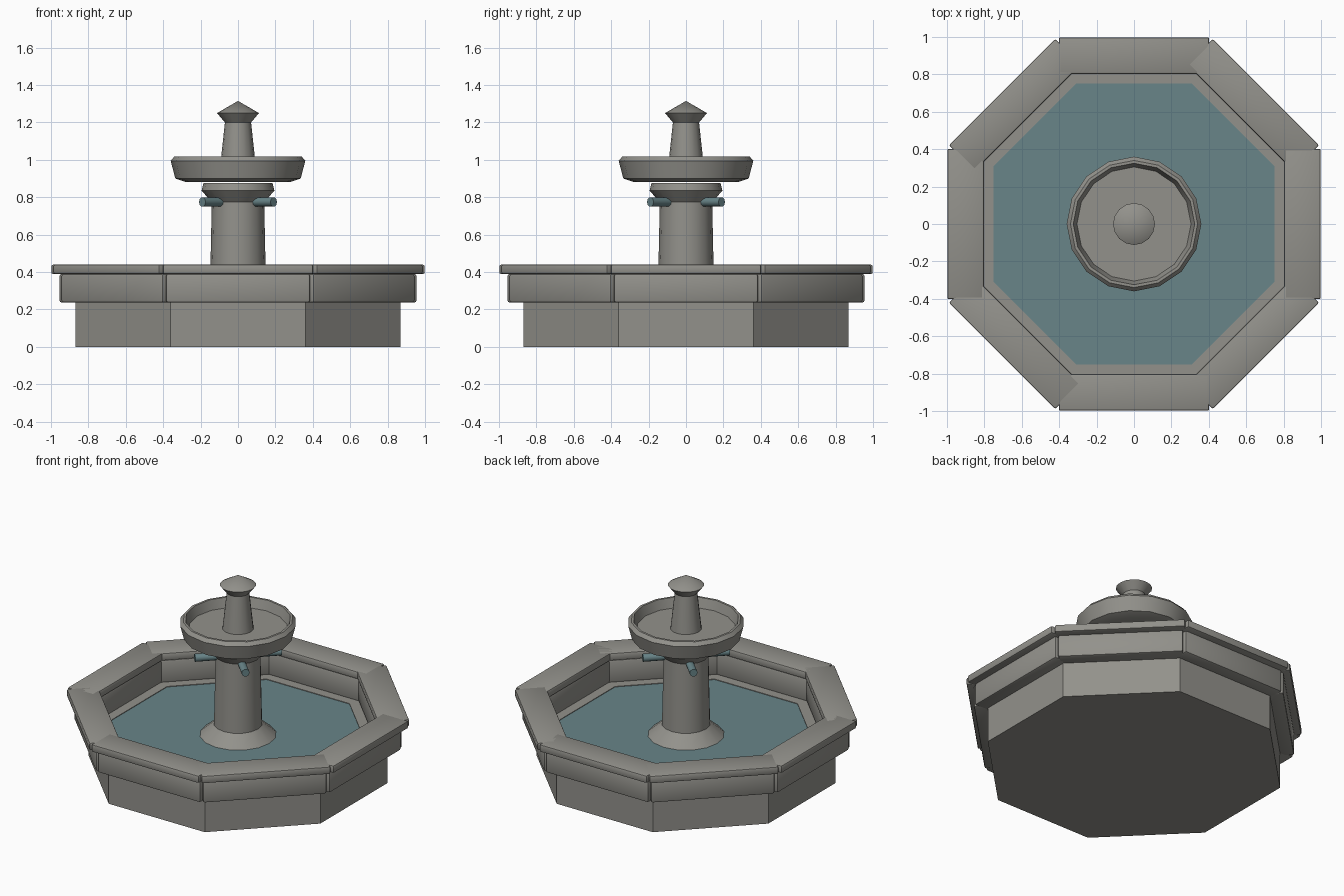
import bpy, bmesh, math
from mathutils import Matrix, Vector

if "Cube" in bpy.data.objects:
    bpy.data.objects.remove(bpy.data.objects["Cube"])


def material(name, col):
    m = bpy.data.materials.new(name)
    m.diffuse_color = (*col, 1)
    m.use_nodes = True
    m.node_tree.nodes["Principled BSDF"].inputs["Base Color"].default_value = m.diffuse_color
    return m


STONE = material("grey stone", (0.29, 0.285, 0.26))
WATER = material("teal water", (0.14, 0.235, 0.25))


def finish(bm, name, mat, smooth=None):
    bmesh.ops.recalc_face_normals(bm, faces=bm.faces)
    me = bpy.data.meshes.new(name)
    bm.to_mesh(me)
    bm.free()
    me.materials.append(mat)
    ob = bpy.data.objects.new(name, me)
    bpy.context.collection.objects.link(ob)
    if smooth:
        bpy.ops.object.select_all(action='DESELECT')
        ob.select_set(True)
        bpy.context.view_layer.objects.active = ob
        bpy.ops.object.shade_smooth_by_angle(angle=math.radians(smooth))
    return ob


def lathe(name, profile, sides, mat, smooth=None, turn=0.0):
    """Revolve (radius, z) points; radius 0 is a pole, open ends get a cap."""
    bm = bmesh.new()
    rings = []
    for r, z in profile:
        if r == 0:
            rings.append([bm.verts.new((0, 0, z))])
        else:
            rings.append([bm.verts.new((r * math.cos(turn + i * math.tau / sides),
                                        r * math.sin(turn + i * math.tau / sides), z))
                          for i in range(sides)])
    for a, b in zip(rings, rings[1:]):
        for i in range(sides):
            j = (i + 1) % sides
            quad = [a[i % len(a)], a[j % len(a)], b[j % len(b)], b[i % len(b)]]
            bm.faces.new(list(dict.fromkeys(quad)))
    for ring in (rings[0], rings[-1]):
        if len(ring) > 1:
            bm.faces.new(ring)
    return finish(bm, name, mat, smooth)


def block_ring(name, inner, outer, half_len, z0, z1, bevel):
    """Eight bevelled straight blocks placed around the basin."""
    bm = bmesh.new()
    for k in range(8):
        m = (Matrix.Rotation(k * math.pi / 4, 4, 'Z')
             @ Matrix.Translation(((inner + outer) / 2, 0, (z0 + z1) / 2))
             @ Matrix.Diagonal((outer - inner, 2 * half_len, z1 - z0, 1)))
        bmesh.ops.create_cube(bm, size=1, matrix=m)
    bmesh.ops.bevel(bm, geom=bm.edges[:], offset=bevel, segments=2, profile=0.5,
                    affect='EDGES')
    return finish(bm, name, STONE, 30)


# Octagonal basin with a shallow recess for the water
OCT = 1 / math.cos(math.pi / 8)
lathe("basin_base", [(0.87 * OCT, 0), (0.87 * OCT, 0.24), (0.75 * OCT, 0.24),
                     (0.75 * OCT, 0.22)], 8, STONE, turn=math.pi / 8)
lathe("pool_water", [(0.75 * OCT, 0.225), (0.75 * OCT, 0.236)], 8, WATER,
      turn=math.pi / 8)

# Wall blocks and coping stones
block_ring("basin_wall", 0.81, 0.955, 0.385, 0.237, 0.39, 0.012)
block_ring("basin_coping", 0.803, 0.998, 0.402, 0.389, 0.44, 0.01)

# Central column with flared foot and collar
lathe("column", [(0.236, 0.236), (0.15, 0.31), (0.14, 0.775), (0.195, 0.835),
                 (0.185, 0.875)], 16, STONE, 30)

# Upper bowl
lathe("upper_bowl", [(0.28, 0.882), (0.335, 0.9), (0.36, 0.995), (0.34, 1.018),
                     (0.325, 1.018), (0.305, 0.955)], 16, STONE, 30)

# Finial on top
lathe("finial", [(0.097, 0.95), (0.07, 1.2), (0.112, 1.25), (0, 1.315)], 16, STONE, 30)

# Four diagonal water jets
bm = bmesh.new()
for k in range(4):
    m = (Matrix.Rotation(math.pi / 4 + k * math.pi / 2, 4, 'Z')
         @ Matrix.Translation((0.19, 0, 0.775))
         @ Matrix.Rotation(math.pi / 2, 4, 'Y'))
    bmesh.ops.create_cone(bm, cap_ends=True, segments=10, radius1=0.025,
                          radius2=0.025, depth=0.16, matrix=m)
finish(bm, "water_jets", WATER, 40)
